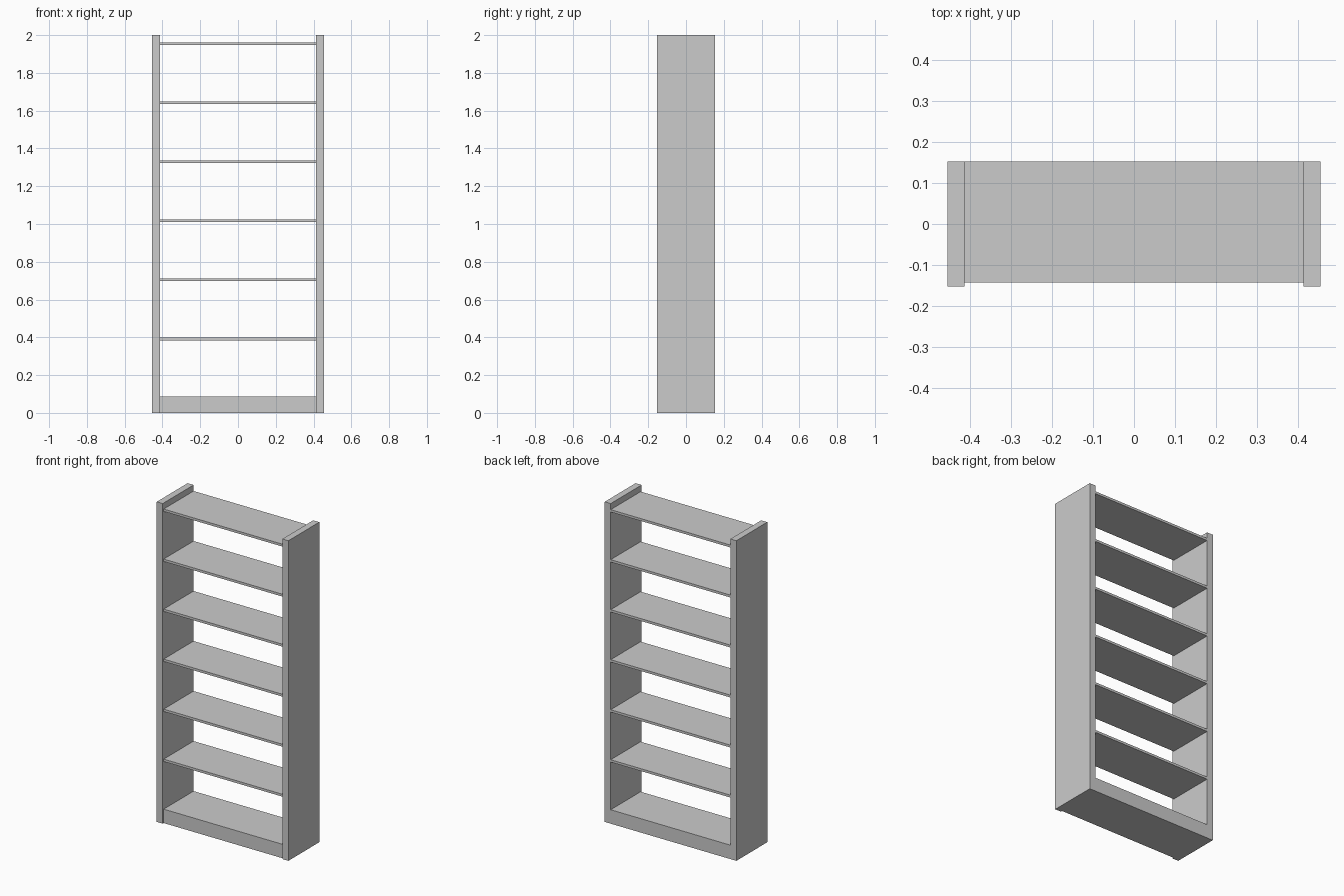
import bpy

if "Cube" in bpy.data.objects:
    bpy.data.objects.remove(bpy.data.objects["Cube"])

HALF_W, HALF_D, HEIGHT = 0.455, 0.1525, 2.0
INNER = 0.4135           # inner face of the side panels
FRONT = -0.1427          # shelves sit slightly back from the panel fronts
BASE_TOP, PITCH, THICK = 0.087, 0.3125, 0.015


def box(name, lo, hi):
    centre = [(a + b) / 2 for a, b in zip(lo, hi)]
    bpy.ops.mesh.primitive_cube_add(size=1, location=centre)
    ob = bpy.context.object
    ob.name = name
    ob.scale = [b - a for a, b in zip(lo, hi)]
    bpy.ops.object.transform_apply(location=True, rotation=False, scale=True)
    return ob


# Side panels
box("side_panel_left", (-HALF_W, -HALF_D, 0), (-INNER, HALF_D, HEIGHT))
box("side_panel_right", (INNER, -HALF_D, 0), (HALF_W, HALF_D, HEIGHT))

# Solid plinth, flush at the back
box("plinth", (-INNER, FRONT, 0), (INNER, HALF_D, BASE_TOP))

# Evenly spaced shelves
for i in range(1, 7):
    top = BASE_TOP + i * PITCH
    box(f"shelf_{i}", (-INNER, FRONT, top - THICK), (INNER, HALF_D, top))
